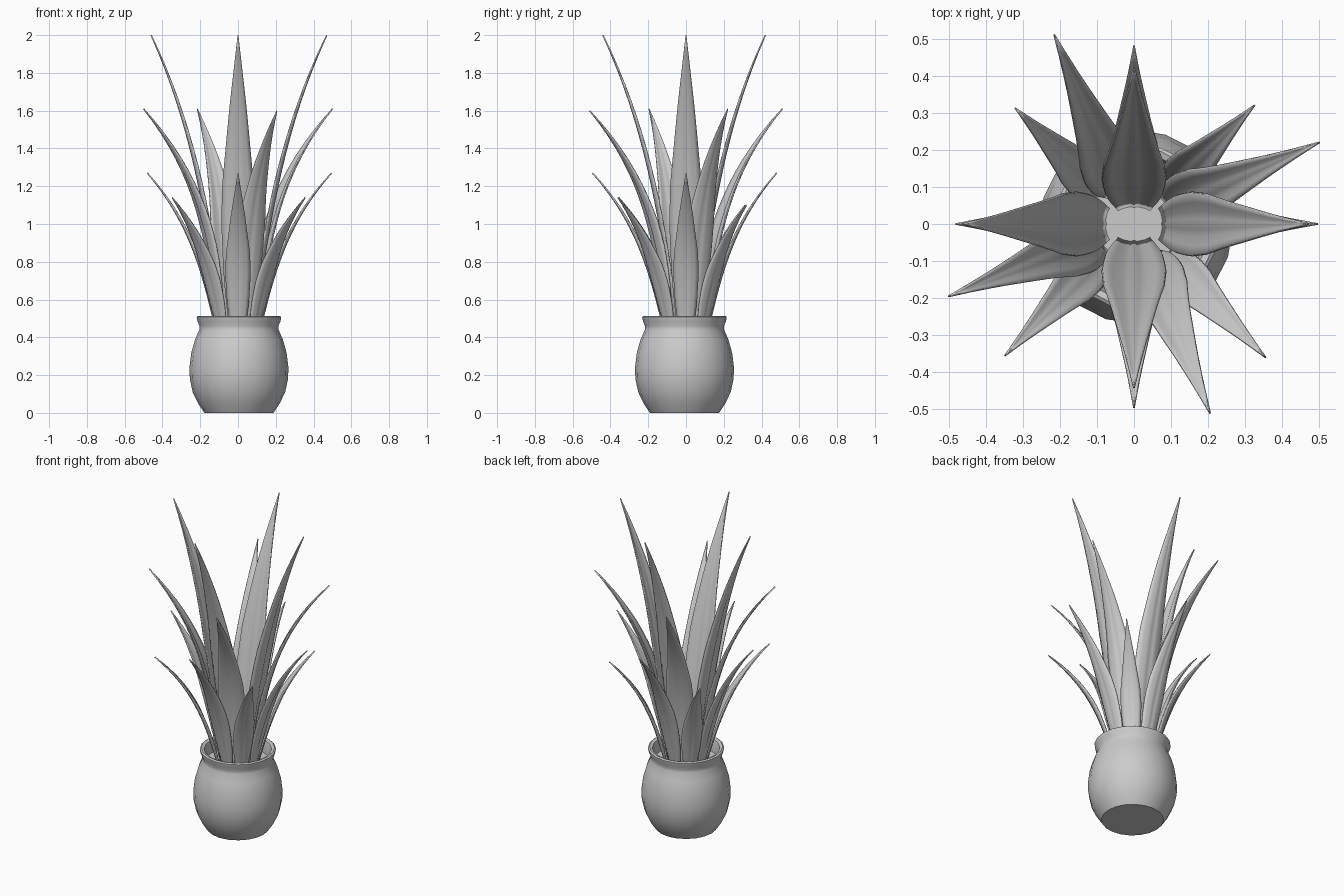
import bpy, bmesh, math
from mathutils import Vector

if "Cube" in bpy.data.objects:
    bpy.data.objects.remove(bpy.data.objects["Cube"])

CX, CY = 0.005, -0.008       # pot centre
SOIL = 0.43


def finish(bm, name):
    bmesh.ops.recalc_face_normals(bm, faces=bm.faces[:])
    me = bpy.data.meshes.new(name)
    bm.to_mesh(me)
    bm.free()
    ob = bpy.data.objects.new(name, me)
    bpy.context.collection.objects.link(ob)
    bpy.ops.object.select_all(action='DESELECT')
    ob.select_set(True)
    bpy.context.view_layer.objects.active = ob
    bpy.ops.object.shade_smooth_by_angle(angle=math.radians(50))
    return ob


def lathe(name, profile, sides):
    bm = bmesh.new()
    vs = [bm.verts.new((r, 0, z)) for r, z in profile]
    edges = [bm.edges.new(p) for p in zip(vs, vs[1:])]
    bmesh.ops.spin(bm, geom=vs + edges, cent=(0, 0, 0), axis=(0, 0, 1),
                   angle=math.tau, steps=sides, use_merge=True)
    bmesh.ops.remove_doubles(bm, verts=bm.verts[:], dist=1e-4)
    ob = finish(bm, name)
    ob.location = (CX, CY, 0)
    return ob


# Pot: outer wall, rolled lip and inner wall
lathe("pot", [(0, 0), (0.183, 0), (0.216, 0.05), (0.245, 0.11), (0.26, 0.18),
              (0.262, 0.24), (0.252, 0.32), (0.232, 0.39), (0.21, 0.44),
              (0.209, 0.46), (0.22, 0.485), (0.224, 0.508), (0.215, 0.514),
              (0.198, 0.508), (0.188, 0.47), (0.19, 0.41), (0, 0.41)], 20)

# Soil
lathe("soil", [(0, SOIL), (0.19, SOIL)], 20)

# Half-width along the leaf, as fraction of its maximum
WIDTH = [(0, 0.5), (0.1, 0.7), (0.2, 0.87), (0.37, 1), (0.5, 0.94), (0.75, 0.52), (1, 0.01)]


def width_at(t):
    for (a, wa), (b, wb) in zip(WIDTH, WIDTH[1:]):
        if t <= b:
            return wa + (wb - wa) * (t - a) / (b - a)
    return WIDTH[-1][1]


# Cross-section: cupped blade with a raised midrib between two shallow grooves
SECTION = [(-1, -0.16), (-0.7, -0.02), (-0.4, 0.05), (-0.16, 0.09), (0, 0.02),
           (0.16, 0.09), (0.4, 0.05), (0.7, -0.02), (1, -0.16)]


def leaf(name, tip, base_r, half_w, lean, z0=0.42, steps=18):
    tip = Vector(tip)
    out = Vector((tip.x, tip.y, 0))
    reach = out.length
    out.normalize()
    side = Vector((-out.y, out.x, 0))
    bm = bmesh.new()
    rows = []
    for i in range(steps + 1):
        t = i / steps
        r = base_r + (reach - base_r) * (lean * t + (1 - lean) * t ** 3)
        slope = (reach - base_r) * (lean + 3 * (1 - lean) * t * t) / (tip.z - z0)
        normal = (out - Vector((0, 0, slope))).normalized()
        w = half_w * width_at(t)
        mid = out * r + Vector((0, 0, z0 + (tip.z - z0) * t))
        rows.append([bm.verts.new(mid + side * u * w + normal * n * w) for u, n in SECTION])
    for a, b in zip(rows, rows[1:]):
        for j in range(len(SECTION) - 1):
            bm.faces.new((a[j], a[j + 1], b[j + 1], b[j]))
    ob = finish(bm, name)
    mod = ob.modifiers.new("thickness", 'SOLIDIFY')
    mod.thickness = 0.007
    mod.offset = 0


# Leaf tiers: tips, base radius, half width, lean
TIERS = {
    "tall_leaf": ([(0.47, 0, 2), (-0.46, 0, 2)], 0.075, 0.087, 0.55),
    "tall_cross_leaf": ([(0, 0.42, 2), (0, -0.44, 2)], 0.045, 0.087, 0.55),
    "middle_leaf": ([(0.5, 0.22, 1.61), (-0.215, 0.51, 1.61),
                     (-0.5, -0.195, 1.61), (0.205, -0.51, 1.6)], 0.10, 0.08, 0.28),
    "low_leaf": ([(0.495, 0, 1.27), (-0.48, 0, 1.27),
                  (0, 0.48, 1.27), (0, -0.495, 1.27)], 0.11, 0.066, 0.5),
    "corner_leaf": ([(0.325, 0.32, 1.1), (-0.32, 0.312, 1.1),
                     (-0.348, -0.355, 1.14), (0.355, -0.36, 1.14)], 0.12, 0.06, 0.5),
}
for tier, (tips, base_r, half_w, lean) in TIERS.items():
    for k, tip in enumerate(tips, 1):
        leaf(f"{tier}_{k}", tip, base_r, half_w, lean)
